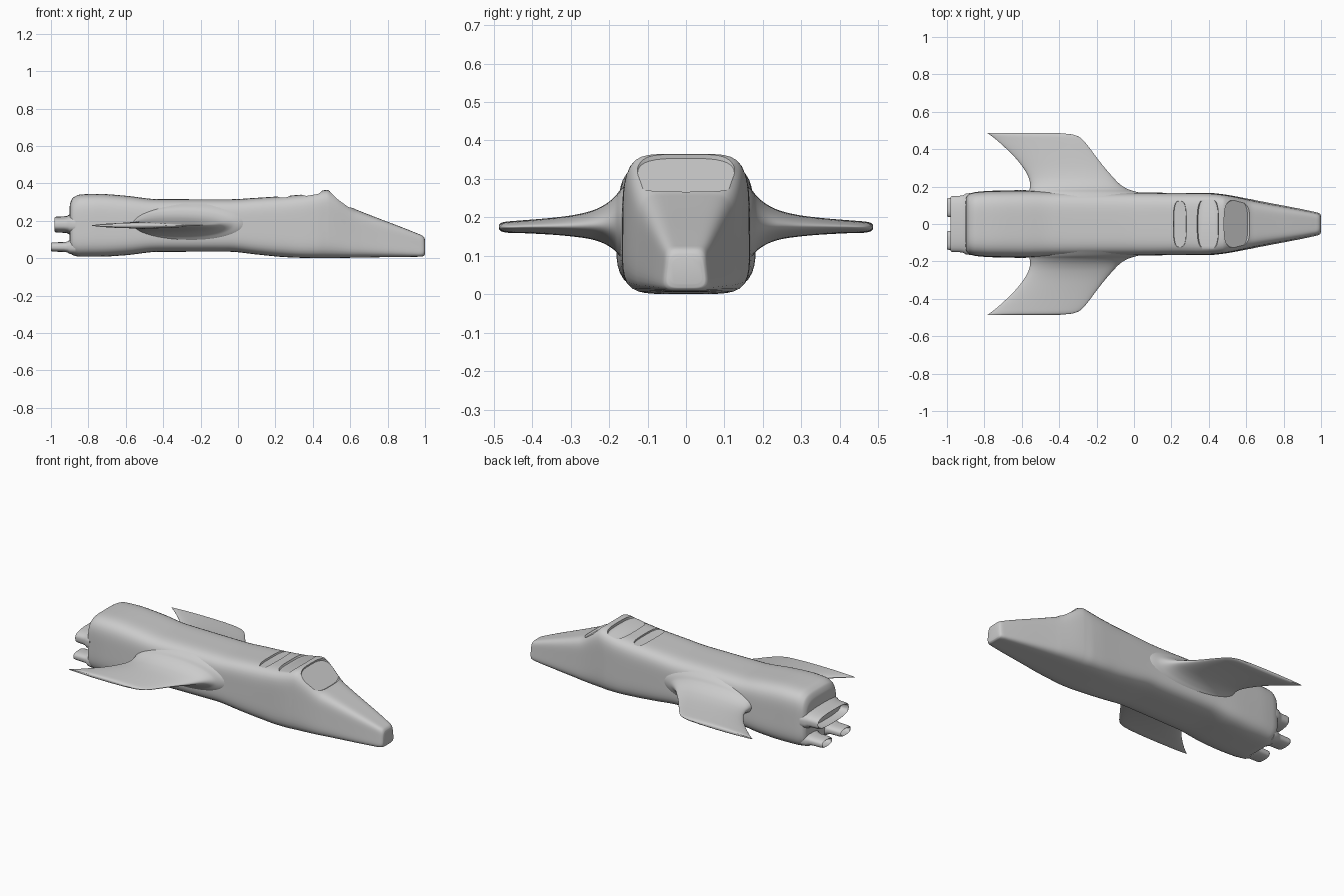
import bpy, bmesh, math
from mathutils import Vector, Matrix

if "Cube" in bpy.data.objects:
    bpy.data.objects.remove(bpy.data.objects["Cube"])


def spline(rows, q):
    """Monotone cubic interpolation of a table at q (first column is the key)."""
    i = max(j for j in range(len(rows) - 1) if rows[j][0] <= q)
    h = rows[i + 1][0] - rows[i][0]
    t = (q - rows[i][0]) / h
    out = []
    for c in range(1, len(rows[0])):
        def slope(j):
            return (rows[j + 1][c] - rows[j][c]) / (rows[j + 1][0] - rows[j][0])

        def tangent(j):
            if j == 0 or j == len(rows) - 1:
                return slope(min(j, len(rows) - 2))
            a, b = slope(j - 1), slope(j)
            return 2 * a * b / (a + b) if a * b > 0 else 0
        a, b = rows[i][c], rows[i + 1][c]
        out.append((2*t**3 - 3*t*t + 1) * a + (t**3 - 2*t*t + t) * h * tangent(i)
                   + (3*t*t - 2*t**3) * b + (t**3 - t*t) * h * tangent(i + 1))
    return out


def sample(rows, n):
    """Resample a table with n steps per interval."""
    for a, b in zip(rows, rows[1:]):
        for k in range(n):
            q = a[0] + (b[0] - a[0]) * k / n
            yield [q] + spline(rows, q)
    yield list(rows[-1])


def unit_ring(power, n):
    """Superellipse points in the unit square."""
    for k in range(n):
        a = 2 * math.pi * (k + 0.5) / n
        c, s = math.cos(a), math.sin(a)
        r = (abs(c) ** power + abs(s) ** power) ** (-1 / power)
        yield c * r, s * r


def loft(name, rings):
    bm = bmesh.new()
    loops = [[bm.verts.new(p) for p in ring] for ring in rings]
    for a, b in zip(loops, loops[1:]):
        for k in range(len(a)):
            m = (k + 1) % len(a)
            bm.faces.new((a[k], a[m], b[m], b[k]))
    bm.faces.new(loops[0][::-1])
    bm.faces.new(loops[-1])
    bmesh.ops.recalc_face_normals(bm, faces=bm.faces)
    mesh = bpy.data.meshes.new(name)
    bm.to_mesh(mesh)
    bm.free()
    ob = bpy.data.objects.new(name, mesh)
    bpy.context.collection.objects.link(ob)
    return ob


def activate(ob):
    bpy.ops.object.select_all(action='DESELECT')
    ob.select_set(True)
    bpy.context.view_layer.objects.active = ob


def smooth(ob, angle=40):
    activate(ob)
    bpy.ops.object.shade_smooth_by_angle(angle=math.radians(angle))


# Fuselage: x, bottom z, top z, half width low, half width high, squareness
hull = [
    (-0.902, 0.060, 0.260, 0.110, 0.105, 4.0),
    (-0.897, 0.032, 0.295, 0.145, 0.140, 4.2),
    (-0.880, 0.015, 0.325, 0.164, 0.158, 4.4),
    (-0.840, 0.008, 0.341, 0.174, 0.168, 4.5),
    (-0.750, 0.008, 0.344, 0.181, 0.173, 4.5),
    (-0.600, 0.016, 0.334, 0.185, 0.173, 4.5),
    (-0.430, 0.034, 0.316, 0.180, 0.168, 4.5),
    (-0.050, 0.035, 0.315, 0.172, 0.165, 4.5),
    (0.100, 0.020, 0.323, 0.169, 0.165, 4.8),
    (0.250, 0.006, 0.333, 0.168, 0.164, 5.0),
    (0.350, 0.002, 0.341, 0.168, 0.164, 5.5),
    (0.420, 0.001, 0.354, 0.167, 0.161, 5.5),
    (0.475, 0.001, 0.365, 0.161, 0.155, 5.5),
    (0.490, 0.001, 0.361, 0.159, 0.153, 5.5),
    (0.620, 0.003, 0.266, 0.137, 0.124, 5.5),
    (0.660, 0.004, 0.249, 0.129, 0.115, 5.5),
    (0.965, 0.008, 0.130, 0.068, 0.056, 5.5),
    (0.987, 0.010, 0.120, 0.062, 0.050, 5.0),
    (0.997, 0.016, 0.108, 0.054, 0.043, 4.5),
    (1.000, 0.027, 0.095, 0.043, 0.034, 4.0),
]
rings = []
for x, zb, zt, wl, wh, power in sample(hull, 5):
    ring = []
    for u, v in unit_ring(power, 72):
        w = wl + (wh - wl) * (v + 1) / 2
        ring.append((x, u * w, (zb + zt) / 2 + v * (zt - zb) / 2))
    rings.append(ring)
fuselage = loft("fuselage", rings)


# Recessed windshield and roof windows: centre x, z, half length, half width, pitch
windows = [
    (0.550, 0.315, 0.084, 0.134, math.atan2(0.095, 0.13)),
    (0.395, 0.348, 0.058, 0.145, -0.16),
    (0.245, 0.333, 0.035, 0.130, -0.08),
]
for x, z, length, width, pitch in windows:
    m = Matrix.Translation((x, 0, z)) @ Matrix.Rotation(pitch, 4, 'Y')
    cutter = loft("window_cutter", [
        [m @ Vector((u * length * s, v * width * s, h)) for u, v in unit_ring(3.2, 48)]
        for s, h in ((0.94, -0.010), (1, 0.0), (1.0, 0.04))])
    cutter.hide_render = True
    mod = fuselage.modifiers.new("window", 'BOOLEAN')
    mod.operation, mod.object, mod.solver = 'DIFFERENCE', cutter, 'EXACT'
    activate(fuselage)
    bpy.ops.object.modifier_apply(modifier=mod.name)
    bpy.data.objects.remove(cutter)
smooth(fuselage, 35)


# Wings: y, leading x, trailing x, half thickness, centre z
wing = [
    (0.145, 0.080, -0.570, 0.110, 0.185),
    (0.170, 0.020, -0.562, 0.088, 0.185),
    (0.185, -0.030, -0.558, 0.070, 0.184),
    (0.215, -0.078, -0.556, 0.049, 0.182),
    (0.250, -0.112, -0.564, 0.036, 0.180),
    (0.300, -0.156, -0.592, 0.027, 0.178),
    (0.360, -0.203, -0.640, 0.021, 0.177),
    (0.420, -0.248, -0.702, 0.017, 0.176),
    (0.460, -0.285, -0.748, 0.015, 0.175),
    (0.478, -0.325, -0.772, 0.012, 0.175),
    (0.486, -0.400, -0.784, 0.006, 0.175),
]
rings = [[((a + b) / 2 + u * (a - b) / 2, y, z + v * t) for u, v in unit_ring(2.1, 64)]
         for y, a, b, t, z in sample(wing, 4)]
wings = loft("wings", rings)
wings.modifiers.new("mirror", 'MIRROR').use_axis = (False, True, False)
smooth(wings, 60)


def nozzle(name, y, z, ry, rz, end, power):
    """Hollow exhaust: flared base, lip, then inner wall."""
    steps = [(-0.87, 0.016), (-0.90, 0.012), (-0.912, 0.004), (-0.93, 0.001),
             (end + 0.015, 0), (end + 0.003, -0.002), (end, -0.005),
             (end + 0.003, -0.009), (end + 0.05, -0.012)]
    ob = loft(name, [[(x, y + u * (ry + g), z + v * (rz + g))
                      for u, v in unit_ring(power, 48)] for x, g in steps])
    smooth(ob, 50)
    return ob


# Wide upper exhaust and a pair of lower exhausts
nozzle("upper_exhaust", 0, 0.18, 0.150, 0.043, -0.98, 3)
lower = nozzle("lower_exhausts", 0.088, 0.060, 0.051, 0.025, -1.0, 2.6)
lower.modifiers.new("mirror", 'MIRROR').use_axis = (False, True, False)
